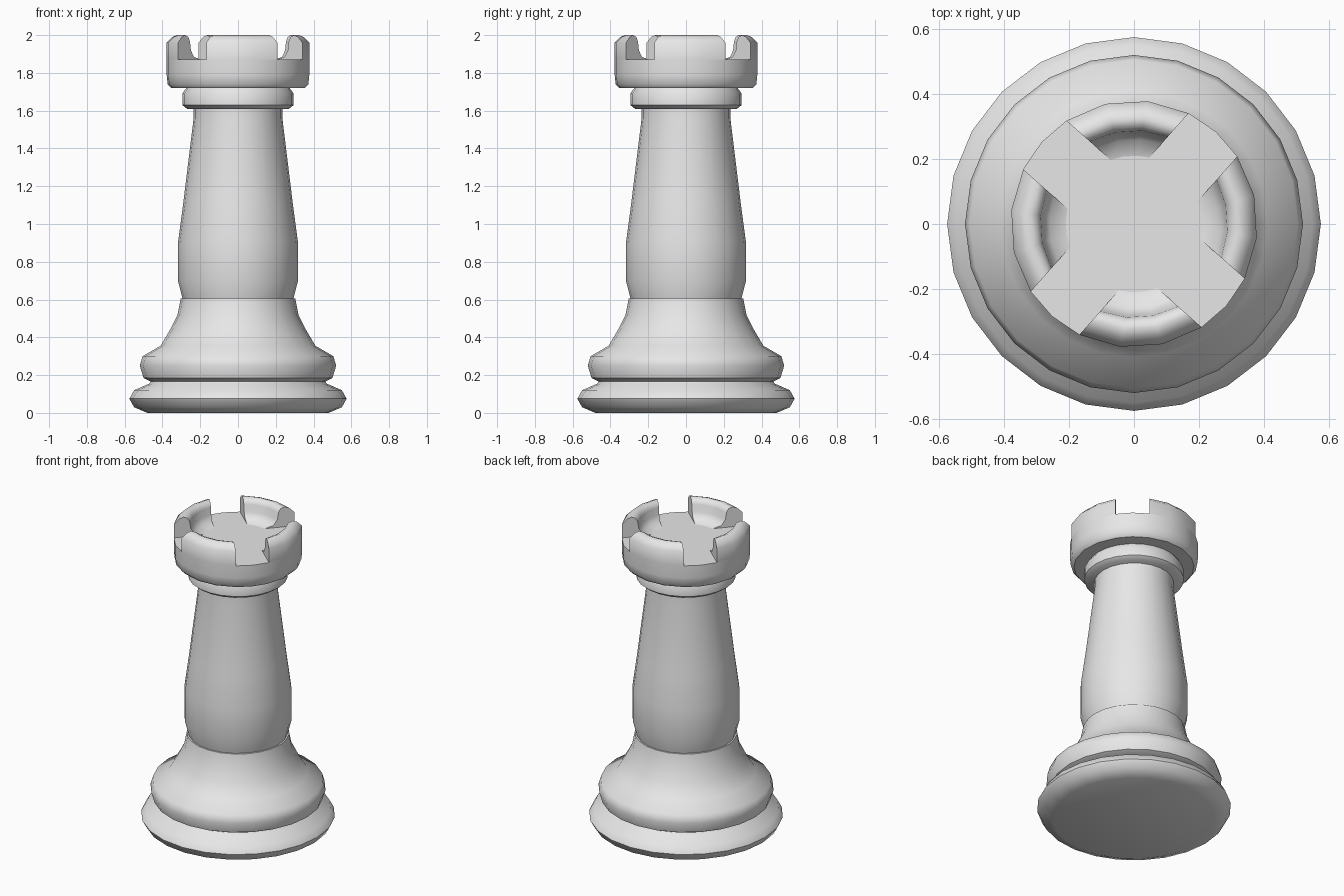
import bpy
import bmesh
from math import sin, cos, asin, pi, radians

cube = bpy.data.objects.get("Cube")
if cube:
    bpy.data.objects.remove(cube)

# Single stone colour
stone = bpy.data.materials.new("light_grey")
stone.use_nodes = True
stone.diffuse_color = (0.8, 0.8, 0.8, 1)
stone.node_tree.nodes["Principled BSDF"].inputs["Base Color"].default_value = (0.8, 0.8, 0.8, 1)

TURN = radians(3.5)      # slight twist of the battlements
NOTCH = 0.1              # half width of a notch
FLOOR = 1.87             # level of the crown floor


def finish(name, bm, sharp=45):
    bmesh.ops.recalc_face_normals(bm, faces=bm.faces)
    mesh = bpy.data.meshes.new(name)
    bm.to_mesh(mesh)
    bm.free()
    mesh.materials.append(stone)
    mesh.shade_smooth()
    mesh.set_sharp_from_angle(angle=radians(sharp))
    obj = bpy.data.objects.new(name, mesh)
    bpy.context.collection.objects.link(obj)
    return obj


def lathe(name, profile, angles):
    """Turn a (radius, height) profile and cap both ends."""
    bm = bmesh.new()
    rings = [[bm.verts.new((r * cos(a), r * sin(a), z)) for a in angles]
             for r, z in profile]
    n = len(angles)
    for low, high in zip(rings, rings[1:]):
        for i in range(n):
            j = (i + 1) % n
            bm.faces.new((low[i], low[j], high[j], high[i]))
    bm.faces.new(rings[0])
    bm.faces.new(rings[-1])
    return finish(name, bm)


def half_angle(r):
    """Angle from a merlon's middle to the straight notch side."""
    return pi / 4 - asin(NOTCH / r)


def merlon(name, profile, middle, steps=3):
    """Sweep a wall section between two straight notches."""
    bm = bmesh.new()
    sections = []
    for s in range(steps + 1):
        t = 2 * s / steps - 1
        sections.append([bm.verts.new((r * cos(middle + t * half_angle(r)),
                                       r * sin(middle + t * half_angle(r)), z))
                         for r, z in profile])
    for a, b in zip(sections, sections[1:]):
        for i in range(len(profile) - 1):
            bm.faces.new((a[i], a[i + 1], b[i + 1], b[i]))
    bm.faces.new(sections[0])
    bm.faces.new(sections[-1])
    return finish(name, bm)


round_angles = [2 * pi * i / 24 for i in range(24)]

# Foot and flared base
lathe("foot", [(0.48, 0), (0.55, 0.03), (0.575, 0.075), (0.55, 0.12),
               (0.47, 0.155), (0.46, 0.17)], round_angles)
lathe("flared_base", [(0.46, 0.165), (0.5, 0.185), (0.52, 0.25), (0.505, 0.3),
                      (0.41, 0.355), (0.36, 0.44), (0.32, 0.52),
                      (0.303, 0.605)], round_angles)

# Tapered shaft
lathe("shaft", [(0.292, 0.6), (0.318, 0.7), (0.318, 0.9), (0.29, 1.11),
                (0.235, 1.56), (0.235, 1.62)], round_angles)

# Collar under the crown
lathe("collar", [(0.27, 1.61), (0.295, 1.63), (0.295, 1.69), (0.27, 1.725)],
      round_angles)

# Crown drum, with corners that line up with the merlons
edge = half_angle(0.38)
quarter = [-edge, -edge / 3, edge / 3, edge, pi / 4]
crown_angles = [TURN + q * pi / 2 + a for q in range(4) for a in quarter]
lathe("crown_drum", [(0.355, 1.72), (0.375, 1.74), (0.38, 1.79), (0.38, FLOOR)],
      crown_angles)

# Four merlons with a curved inner wall
wall = [(0.38, FLOOR), (0.38, 1.96), (0.35, 1.99), (0.325, 2.0), (0.3, 1.99),
        (0.288, 1.965), (0.282, 1.92), (0.26, 1.885), (0.21, FLOOR)]
for q, side in enumerate(("left", "back", "right", "front")):
    merlon("merlon_" + side, wall, TURN + q * pi / 2)
